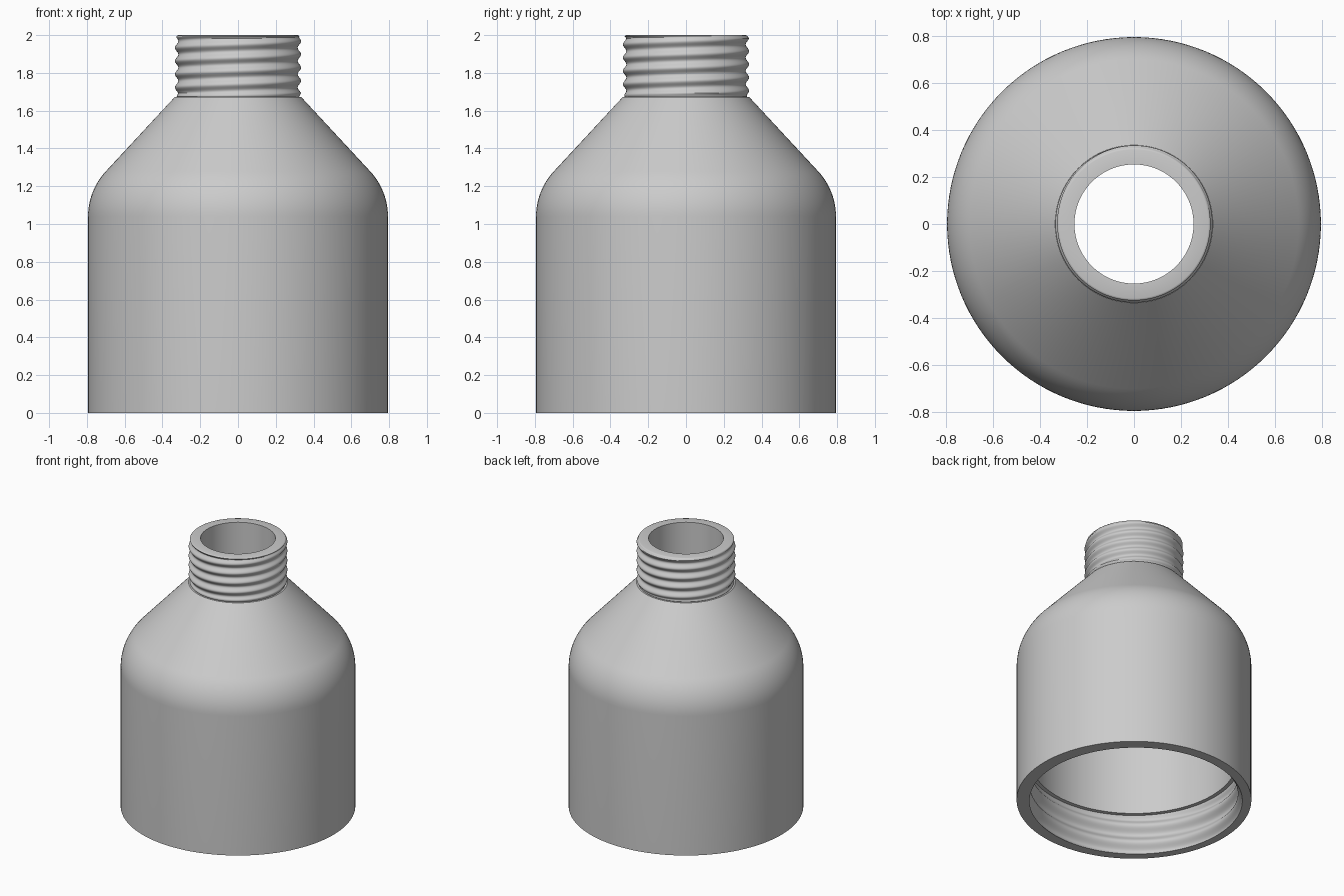
import bpy, bmesh
from math import sin, cos, pi, radians

if "Cube" in bpy.data.objects:
    bpy.data.objects.remove(bpy.data.objects["Cube"], do_unlink=True)

SEGMENTS = 128

grey = bpy.data.materials.new("plain grey")
grey.use_nodes = True
grey.diffuse_color = (0.6, 0.6, 0.6, 1)
grey.node_tree.nodes["Principled BSDF"].inputs["Base Color"].default_value = grey.diffuse_color


def plain(points):
    """Profile rows without thread: radius, height, wave depth, wave phase."""
    return [(r, z, 0, 0) for r, z in points]


def thread(radius, low, high, depth, pitch, crest, fade_low, fade_high):
    """Rows of a helical thread; crest is the height of a ridge at +x."""
    count = round((high - low) / pitch * 18)
    rows = []
    for i in range(count + 1):
        z = low + (high - low) * i / count
        fade = min(1, (z - low + 0.001) / fade_low, (high - z) / fade_high)
        rows.append((radius, z, depth * fade, 2 * pi * (z - crest) / pitch))
    return rows


def arc(cx, cz, radius, start, end, steps):
    angles = [radians(start + (end - start) * i / steps) for i in range(steps + 1)]
    return [(cx + radius * cos(a), cz + radius * sin(a)) for a in angles]


def lathe(name, rows):
    """Turn a closed profile around z, waving the radius along the threads."""
    bm = bmesh.new()
    rings = []
    for radius, z, depth, phase in rows:
        ring = []
        for s in range(SEGMENTS):
            a = 2 * pi * s / SEGMENTS
            r = radius + depth * cos(phase - a)
            ring.append(bm.verts.new((r * cos(a), r * sin(a), z)))
        rings.append(ring)
    for ring, after in zip(rings, rings[1:] + rings[:1]):
        for s in range(SEGMENTS):
            t = (s + 1) % SEGMENTS
            bm.faces.new((ring[s], ring[t], after[t], after[s]))
    bmesh.ops.recalc_face_normals(bm, faces=bm.faces)
    mesh = bpy.data.meshes.new(name)
    bm.to_mesh(mesh)
    bm.free()
    mesh.materials.append(grey)
    obj = bpy.data.objects.new(name, mesh)
    bpy.context.collection.objects.link(obj)
    bpy.ops.object.select_all(action='DESELECT')
    obj.select_set(True)
    bpy.context.view_layer.objects.active = obj
    bpy.ops.object.shade_smooth_by_angle(angle=radians(35))


# Outside: straight wall, rounded shoulder, cone, small step, threaded neck, lip
outside = plain([(0.794, 0)] + arc(0.444, 1.04, 0.35, 0, 43, 12) + [(0.335, 1.672), (0.323, 1.672)])
neck = thread(0.325, 1.675, 1.994, 0.009, 0.07, 1.968, 0.02, 0.01)
lip = plain([(0.322, 1.998), (0.316, 2.0), (0.253, 2.0)])

# Inside: neck bore, cone, rounded shoulder, bore, threaded socket open at the rim
inside = plain([(0.253, 1.625)] + arc(0.443, 1.04, 0.25, 43, 0, 12) + [(0.693, 0.295)])
socket = thread(0.72, 0, 0.294, 0.017, 0.13, 0.065, 0.001, 0.05)[::-1]

lathe("threaded_bottle_adapter", outside + neck + lip + inside + socket)
